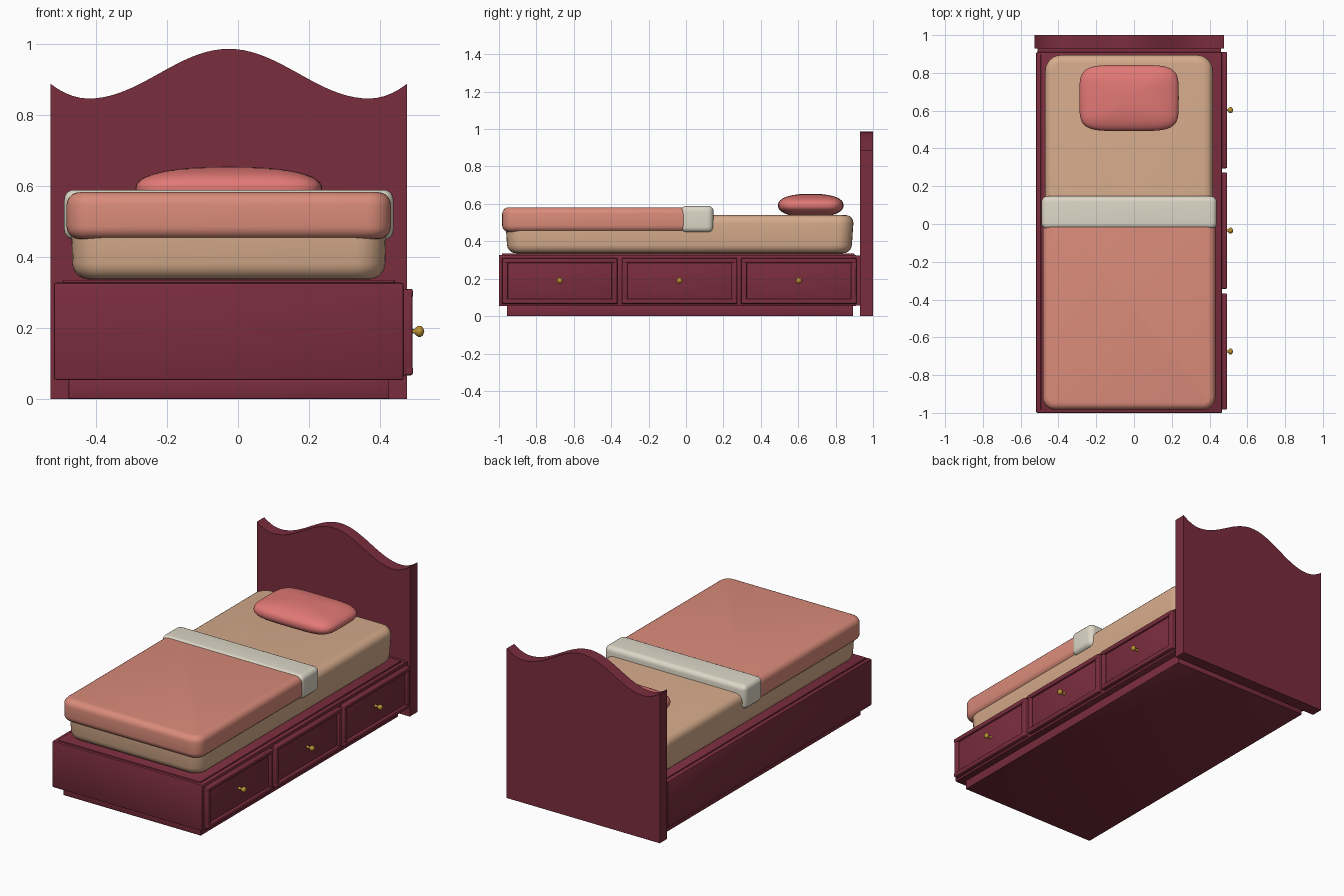
import bpy, bmesh, math

if "Cube" in bpy.data.objects:
    bpy.data.objects.remove(bpy.data.objects["Cube"])

CX = -0.026  # centre line of the bed (knobs stick out on +x)


def material(name, rgb):
    m = bpy.data.materials.new(name)
    m.diffuse_color = (*rgb, 1)
    m.use_nodes = True
    m.node_tree.nodes["Principled BSDF"].inputs["Base Color"].default_value = m.diffuse_color
    return m


WINE = material("wine_wood", (0.195, 0.026, 0.047))
CREAM = material("tan_mattress", (0.67, 0.41, 0.26))
CORAL = material("coral_blanket", (0.70, 0.26, 0.195))
ROSE = material("rose_pillow", (0.76, 0.19, 0.18))
IVORY = material("ivory_sheet", (0.72, 0.68, 0.57))
GOLD = material("brass", (0.51, 0.29, 0.035))


def finish(bm, name, mat, angle=35):
    bmesh.ops.recalc_face_normals(bm, faces=bm.faces)
    me = bpy.data.meshes.new(name)
    bm.to_mesh(me)
    bm.free()
    me.materials.append(mat)
    ob = bpy.data.objects.new(name, me)
    bpy.context.collection.objects.link(ob)
    bpy.ops.object.select_all(action='DESELECT')
    bpy.context.view_layer.objects.active = ob
    ob.select_set(True)
    bpy.ops.object.shade_smooth_by_angle(angle=math.radians(angle))
    return ob


def box(name, x, y, z, mat, r=0.004, seg=2, corner=0.0, taper=1.0):
    """Rounded box from ranges; corner = extra radius on vertical edges."""
    bm = bmesh.new()
    bmesh.ops.create_cube(bm, size=1)
    mx, my = (x[0] + x[1]) / 2, (y[0] + y[1]) / 2
    for v in bm.verts:
        t = taper if v.co.z < 0 else 1
        v.co = (mx + v.co.x * (x[1] - x[0]) * t, my + v.co.y * (y[1] - y[0]) * t,
                z[0] if v.co.z < 0 else z[1])
    if corner:
        up = [e for e in bm.edges if abs(e.verts[0].co.z - e.verts[1].co.z) > 1e-4]
        bmesh.ops.bevel(bm, geom=up, offset=corner, segments=6, profile=0.5, affect='EDGES')
        bm.normal_update()
        edges = [e for e in bm.edges if abs(e.verts[0].co.z - e.verts[1].co.z) < 1e-4]
    else:
        edges = bm.edges[:]
    if r:
        bmesh.ops.bevel(bm, geom=edges, offset=r, segments=seg, profile=0.5, affect='EDGES')
    return finish(bm, name, mat, 60 if corner else 35)


def sym(h):
    return (CX - h, CX + h)


# Headboard with a wavy top
def wave(d):
    d = abs(d)
    if d < 0.395:
        return 0.916 + 0.07 * math.cos(math.pi * d / 0.395)
    return 0.846 + 3.6 * (d - 0.395) ** 2


bm = bmesh.new()
N = 48
outline = [(CX - 0.502, 0), (CX + 0.502, 0)]
outline += [(CX + d, wave(d)) for d in (0.502 - 1.004 * i / N for i in range(N + 1))]
face = bm.faces.new([bm.verts.new((px, 0.93, pz)) for px, pz in outline])
ext = bmesh.ops.extrude_face_region(bm, geom=[face])
for v in ext["geom"]:
    if isinstance(v, bmesh.types.BMVert):
        v.co.y = 1.0
finish(bm, "headboard", WINE)

# Wooden base
box("plinth", sym(0.452), (-0.957, 0.893), (0, 0.06), WINE)
box("bed_frame", sym(0.492), (-1.0, 0.91), (0.053, 0.327), WINE, 0.005)
box("frame_joint", sym(0.486), (0.90, 0.935), (0.056, 0.323), WINE, 0)
box("slat_board", sym(0.468), (-0.985, 0.90), (0.32, 0.335), WINE, 0.003)

# Drawers: recessed panel, four rails and a knob each
FX = 0.466
for i, yc in enumerate((-0.675, -0.035, 0.603)):
    n = f"drawer_{i + 1}_"
    y0, y1, z0, z1 = yc - 0.308, yc + 0.308, 0.066, 0.31
    box(n + "panel", (FX - 0.01, FX + 0.013), (y0, y1), (z0, z1), WINE, 0.003)
    for k, (a, b) in enumerate(((z0, z0 + 0.026), (z1 - 0.026, z1))):
        box(f"{n}rail_{k}", (FX, FX + 0.027), (y0, y1), (a, b), WINE, 0.007, 3)
    for k, (a, b) in enumerate(((y0, y0 + 0.03), (y1 - 0.03, y1))):
        box(f"{n}stile_{k}", (FX, FX + 0.025), (a, b), (z0 + 0.01, z1 - 0.01), WINE, 0.006, 3)
    # Knob: lathed profile about the x axis
    bm = bmesh.new()
    prof = [(FX, 0.010), (0.483, 0.009), (0.488, 0.006), (0.498, 0.006), (0.501, 0.011),
            (0.508, 0.0155), (0.515, 0.0155), (0.521, 0.011), (0.525, 0.0005)]
    rings = []
    for px, r in prof:
        rings.append([bm.verts.new((px, yc + r * math.cos(math.tau * j / 16),
                                    0.19 + r * math.sin(math.tau * j / 16))) for j in range(16)])
    for a, b in zip(rings, rings[1:]):
        for j in range(16):
            bm.faces.new((a[j], a[j - 1], b[j - 1], b[j]))
    bm.faces.new(rings[0])
    bm.faces.new(rings[-1])
    finish(bm, n + "knob", GOLD, 60)

# Bedding
box("mattress", sym(0.446), (-0.968, 0.898), (0.336, 0.54), CREAM, 0.045, 5, 0.085, 0.985)
box("blanket", sym(0.457), (-0.983, 0.10), (0.45, 0.582), CORAL, 0.036, 5, 0.065)
box("folded_sheet", sym(0.464), (-0.027, 0.147), (0.448, 0.589), IVORY, 0.028, 5, 0.032)


# Pillow: superellipsoid
def spow(v, e):
    return math.copysign(abs(v) ** e, v)


bm = bmesh.new()
bmesh.ops.create_uvsphere(bm, u_segments=48, v_segments=24, radius=1)
for v in bm.verts:
    px, py, pz = v.co
    rad = math.hypot(px, py)
    if rad > 1e-5:
        c, s = px / rad, py / rad
    else:
        c = s = 0
    ring = rad ** 0.85
    v.co = (CX + 0.263 * ring * spow(c, 0.42), 0.667 + 0.175 * ring * spow(s, 0.42),
            0.592 + 0.062 * spow(pz, 0.85))
finish(bm, "pillow", ROSE, 80)
